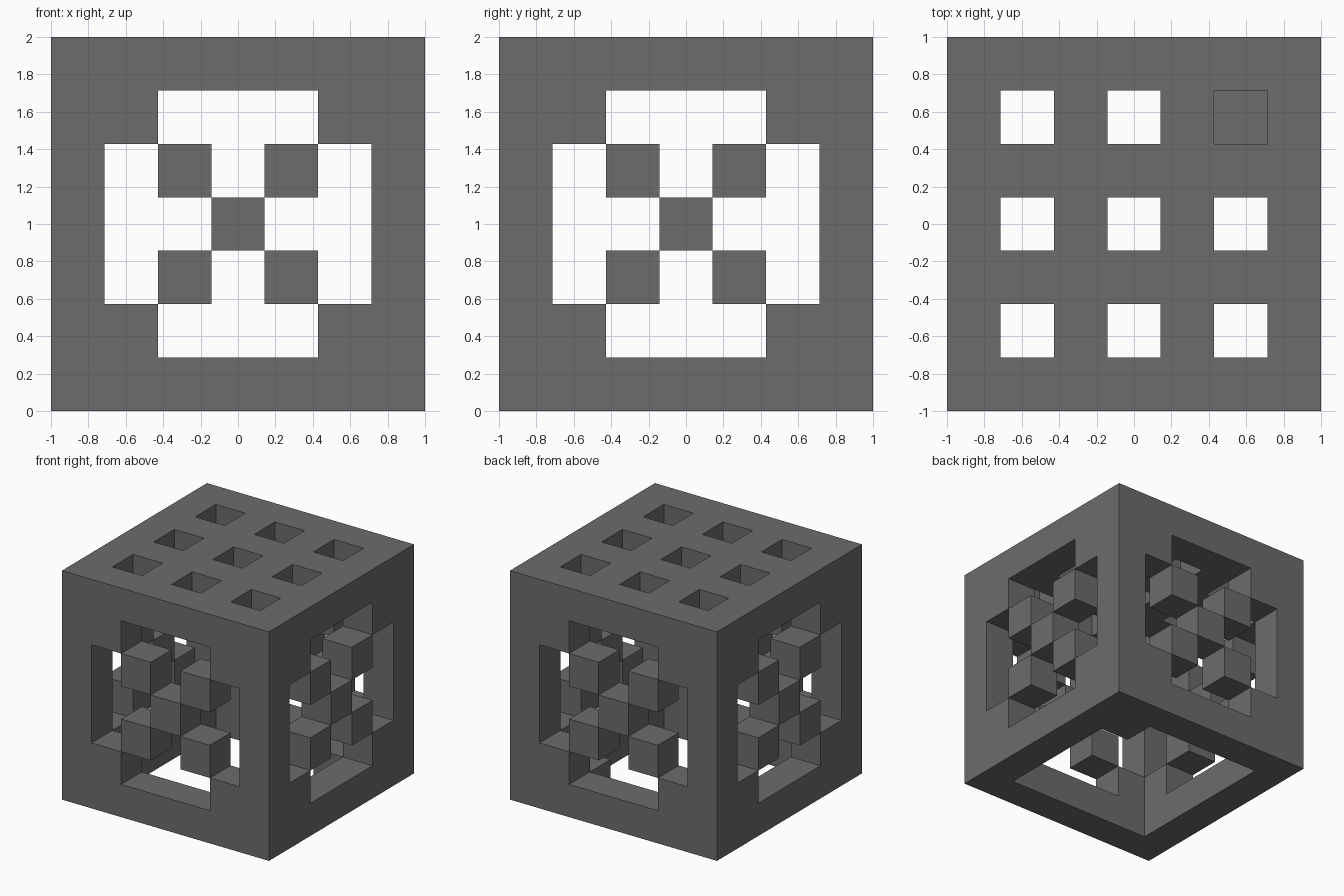
import bpy, bmesh
from mathutils import Vector

default = bpy.data.objects.get("Cube")
if default:
    bpy.data.objects.remove(default, do_unlink=True)

N = 7                 # cells along each edge
CELL = 2 / N
LAST = N - 1

GREY = (0.15, 0.15, 0.15, 1)
grey = bpy.data.materials.new("dark grey")
grey.use_nodes = True
grey.diffuse_color = GREY
grey.node_tree.nodes["Principled BSDF"].inputs["Base Color"].default_value = GREY


def build_cells(name, cells):
    """Make one mesh from the exposed faces of a set of grid cells."""
    bm = bmesh.new()
    corners = {}

    def vert(p):
        if p not in corners:
            x, y, z = p
            corners[p] = bm.verts.new(Vector((x - N / 2, y - N / 2, z)) * CELL)
        return corners[p]

    for cell in cells:
        for axis in range(3):
            u, v = (axis + 1) % 3, (axis + 2) % 3
            for side in (0, 1):
                neighbour = list(cell)
                neighbour[axis] += 2 * side - 1
                if tuple(neighbour) in cells:
                    continue
                loop = []
                for du, dv in ((0, 0), (1, 0), (1, 1), (0, 1)):
                    p = list(cell)
                    p[axis] += side
                    p[u] += du
                    p[v] += dv
                    loop.append(vert(tuple(p)))
                bm.faces.new(loop if side else loop[::-1])
    mesh = bpy.data.meshes.new(name)
    bm.to_mesh(mesh)
    bm.free()
    mesh.materials.append(grey)
    obj = bpy.data.objects.new(name, mesh)
    bpy.context.collection.objects.link(obj)
    return obj


def on_rim(a, b):
    return a in (0, LAST) or b in (0, LAST)


def wall_solid(a, b):
    # Side wall: outer rim plus one filled cell in each inner corner
    return on_rim(a, b) or (a in (1, 5) and b in (1, 5))


def top_solid(a, b):
    # Lid: three by three square holes
    return not (a % 2 and b % 2)


def bottom_solid(a, b):
    # Base: open rim with a single filled corner
    return on_rim(a, b) or (a == 5 and b == 5)


# Hollow shell: four pierced walls, the lid and the base
shell = set()
for a in range(N):
    for b in range(N):
        if wall_solid(a, b):
            for end in (0, LAST):
                shell.add((a, end, b))
                shell.add((end, a, b))
        if top_solid(a, b):
            shell.add((a, b, LAST))
        if bottom_solid(a, b):
            shell.add((a, b, 0))
build_cells("cube_shell", shell)

# Five diagonal blocks in the opening of each wall
CROSS = [(2, 2), (4, 2), (3, 3), (2, 4), (4, 4)]
for end, front, side in ((0, "front", "right"), (LAST, "back", "left")):
    build_cells(front + "_cross_blocks", {(a, end, b) for a, b in CROSS})
    build_cells(side + "_cross_blocks", {(end, a, b) for a, b in CROSS})
